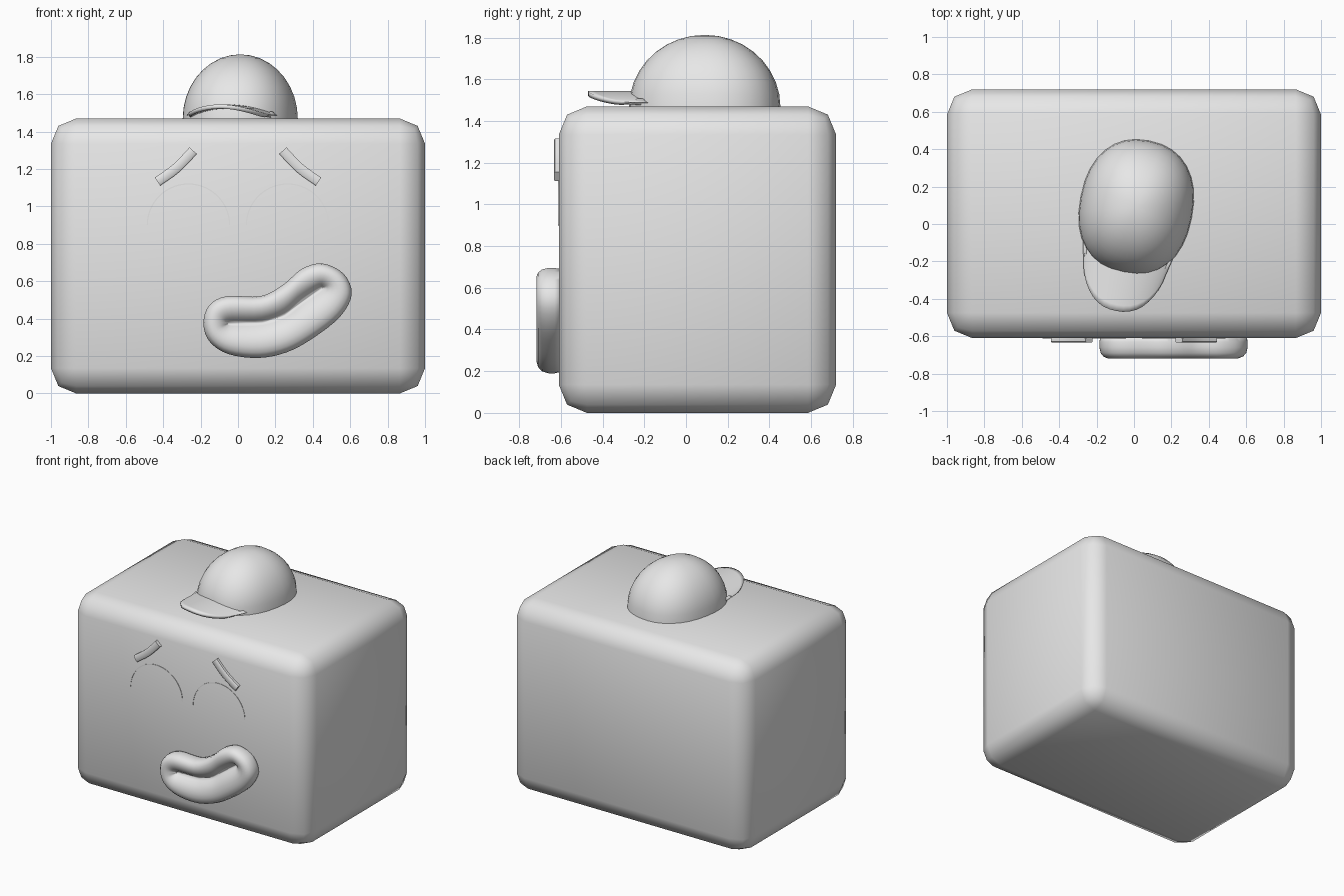
import bpy, bmesh, math
from mathutils import Vector, Matrix

if "Cube" in bpy.data.objects:
    bpy.data.objects.remove(bpy.data.objects["Cube"])

grey = bpy.data.materials.new("plain grey")
grey.diffuse_color = (0.8, 0.8, 0.8, 1)
grey.use_nodes = True
grey.node_tree.nodes["Principled BSDF"].inputs["Base Color"].default_value = grey.diffuse_color


def finish(bm, name, angle=60):
    bmesh.ops.recalc_face_normals(bm, faces=bm.faces)
    me = bpy.data.meshes.new(name)
    bm.to_mesh(me)
    bm.free()
    ob = bpy.data.objects.new(name, me)
    bpy.context.collection.objects.link(ob)
    me.materials.append(grey)
    bpy.ops.object.select_all(action='DESELECT')
    ob.select_set(True)
    bpy.context.view_layer.objects.active = ob
    bpy.ops.object.shade_smooth_by_angle(angle=math.radians(angle))
    return ob


def spline(pts, steps, cyclic=False):
    """Smooth curve through the points."""
    pts = [Vector(p) for p in pts]
    n = len(pts)
    get = (lambda i: pts[i % n]) if cyclic else (lambda i: pts[max(0, min(n - 1, i))])
    out = []
    for i in range(n if cyclic else n - 1):
        a, b, c, d = (get(i + k) for k in (-1, 0, 1, 2))
        for s in range(steps):
            t = s / steps
            out.append(0.5 * (2 * b + (c - a) * t + (2 * a - 5 * b + 4 * c - d) * t * t
                              + (3 * b - a - 3 * c + d) * t ** 3))
    return out if cyclic else out + [pts[-1]]


def bridge(bm, rings, closed=True):
    for r0, r1 in zip(rings, rings[1:]):
        n = len(r0)
        for i in range(n if closed else n - 1):
            j = (i + 1) % n
            bm.faces.new((r0[i], r0[j], r1[j], r1[i]))


def sweep(name, path, section):
    """Sweep a section (across, depth) along a path in the xz plane."""
    bm = bmesh.new()
    rings = []
    for i, p in enumerate(path):
        t = (path[min(i + 1, len(path) - 1)] - path[max(i - 1, 0)]).normalized()
        side = Vector((-t.z, 0, t.x))
        rings.append([bm.verts.new(p + side * a + Vector((0, d, 0))) for a, d in section])
    bridge(bm, rings)
    bm.faces.new(rings[0])
    bm.faces.new(rings[-1])
    return finish(bm, name, 50)


# Body: rounded block
bm = bmesh.new()
bmesh.ops.create_cube(bm, size=1)
bmesh.ops.transform(bm, verts=bm.verts, matrix=Matrix.Translation((0, 0.055, 0.735))
                    @ Matrix.Diagonal((2, 1.33, 1.47, 1)))
bmesh.ops.bevel(bm, geom=bm.edges[:], offset=0.135, segments=2, profile=0.5, affect='EDGES')
finish(bm, "body")

# Eyes and eyebrows, mirrored left and right
brow_section = [(-0.026, 0.03), (-0.026, -0.018), (-0.017, -0.024),
                (0.017, -0.024), (0.026, -0.018), (0.026, 0.03)]
line_section = [(-0.003, 0.004), (-0.003, -0.003), (0.003, -0.003), (0.003, 0.004)]
for s, label in ((-1, "left"), (1, "right")):
    arc = [Vector((s * 0.265 + 0.22 * math.cos(math.pi * i / 28), -0.61,
                   0.9 + 0.22 * math.sin(math.pi * i / 28))) for i in range(29)]
    sweep(label + "_closed_eye", arc, line_section)
    brow = spline([(s * 0.43, -0.61, 1.133), (s * 0.33, -0.61, 1.205),
                   (s * 0.24, -0.61, 1.298)], 4)
    sweep(label + "_eyebrow", brow, brow_section)

# Mouth: padded bean with a crease along the middle
outline = [(-0.185, 0.37), (-0.155, 0.47), (-0.06, 0.52), (0.12, 0.52), (0.24, 0.58),
           (0.34, 0.665), (0.45, 0.695), (0.565, 0.64), (0.608, 0.53), (0.545, 0.41),
           (0.40, 0.295), (0.26, 0.22), (0.11, 0.19), (-0.05, 0.21), (-0.15, 0.275)]
crease = [(-0.05, 0.375), (-0.05, 0.378), (-0.02, 0.382), (0.13, 0.385), (0.25, 0.425),
          (0.34, 0.5), (0.43, 0.56), (0.45, 0.565), (0.45, 0.56), (0.43, 0.545),
          (0.34, 0.485), (0.25, 0.415), (0.13, 0.375), (-0.02, 0.37), (-0.05, 0.372)]
outer = spline([(x, 0, z) for x, z in outline], 4, True)
inner = spline([(x, 0, z) for x, z in crease], 4, True)
lip = [(0.04, -0.60), (0, -0.63), (0, -0.66), (0.05, -0.69), (0.16, -0.709), (0.32, -0.718),
       (0.48, -0.718), (0.66, -0.71), (0.82, -0.693), (0.94, -0.672), (1, -0.66)]
bm = bmesh.new()
rings = [[bm.verts.new(a.lerp(b, t) + Vector((0, y, 0))) for a, b in zip(outer, inner)]
         for t, y in lip]
bridge(bm, rings)
bm.faces.new(rings[0])
bm.faces.new(rings[-1])
finish(bm, "mouth", 80)

# Cap crown: dome on a rounded oval, turned slightly to one side
turn = Matrix.Translation((0.012, 0.09, 0)) @ Matrix.Rotation(math.radians(-11), 4, 'Z')


def power(v, e):
    return math.copysign(abs(v) ** e, v)


bm = bmesh.new()
rings = []
for k in range(9):
    a = math.radians(90 * k / 9)
    r, z = math.cos(a), 1.468 + 0.345 * math.sin(a)
    rings.append([bm.verts.new((0.302 * r * power(math.cos(q), 0.88),
                                0.362 * r * power(math.sin(q), 0.88), z))
                  for q in (2 * math.pi * i / 32 for i in range(32))])
bridge(bm, rings)
top = bm.verts.new((0, 0, 1.813))
for i in range(32):
    bm.faces.new((rings[-1][i], rings[-1][(i + 1) % 32], top))
bm.faces.new(rings[0])
bmesh.ops.transform(bm, verts=bm.verts, matrix=turn)
finish(bm, "cap_crown")

# Cap brim: arched visor with a rounded front
bm = bmesh.new()
rows = []
for j in range(9):
    v = j / 8
    row = []
    for i in range(21):
        u = math.sin(math.pi / 2 * (i / 10 - 1))
        back = -0.17 - 0.13 * (1 - u * u)
        front = -0.29 - 0.275 * max(0, 1 - abs(u) ** 2.4) ** 0.6
        row.append(bm.verts.new((0.262 * u * (1 - 0.13 * v), back + (front - back) * v,
                                 1.487 + 0.058 * (1 - u * u))))
    rows.append(row)
bridge(bm, rows, closed=False)
bmesh.ops.transform(bm, verts=bm.verts, matrix=turn)
brim = finish(bm, "cap_brim")
solid = brim.modifiers.new("thickness", 'SOLIDIFY')
solid.thickness = 0.022
solid.offset = -1 if brim.data.polygons[0].normal.z > 0 else 1
